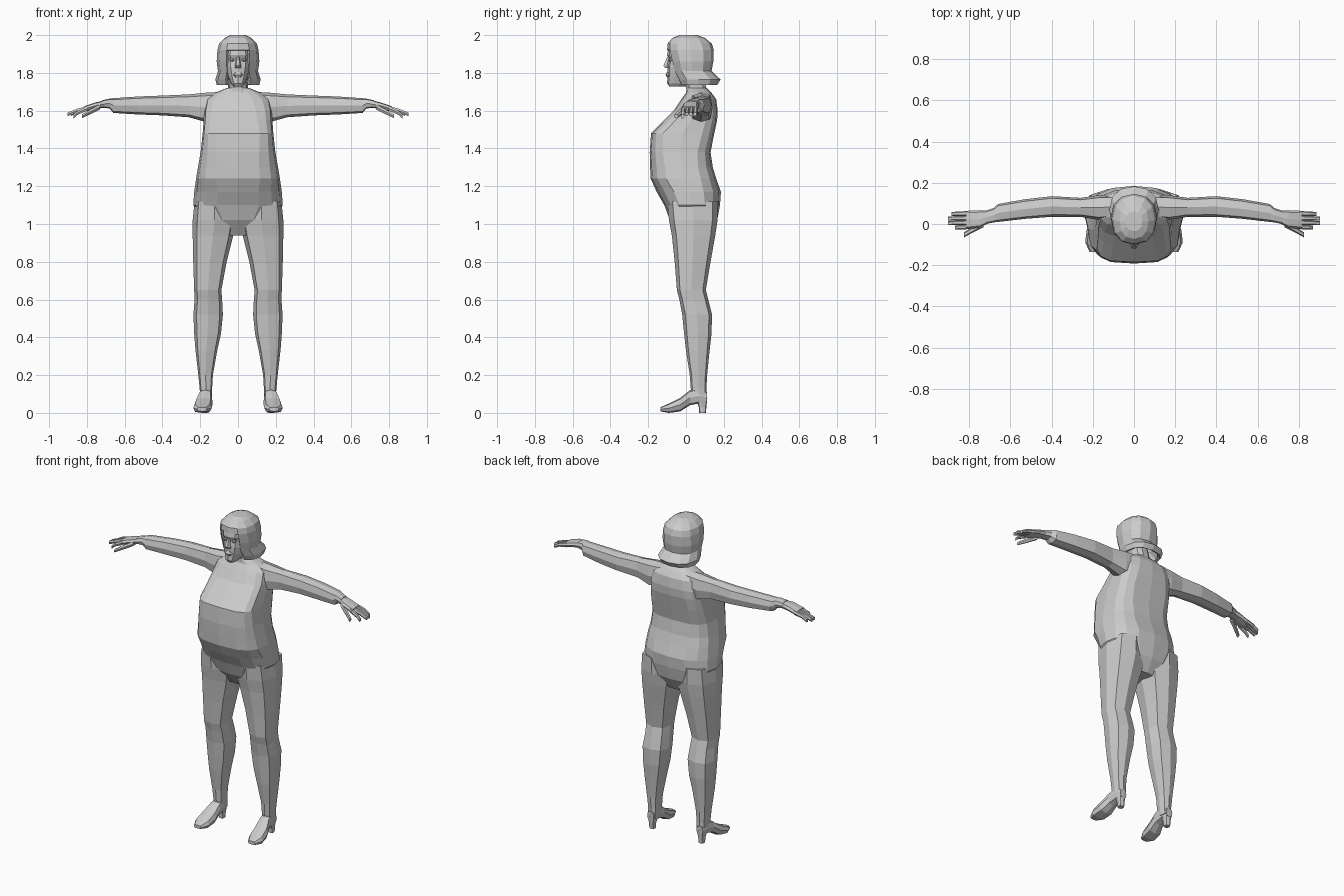
import bpy, bmesh, math

grey = bpy.data.materials.new("clay grey")
grey.diffuse_color = (0.6, 0.6, 0.6, 1)


def power(c, p):
    return math.copysign(abs(c) ** (2 / p), c) if abs(c) > 1e-6 else 0.0


def loft(name, axis, rings, n=8, p=2.5, mirror=False, keep=None):
    """Skin rounded sections: (position, a0, a1, b0, b1[, squareness]) along an axis."""
    bm = bmesh.new()
    loops = []
    for pos, a0, a1, b0, b1, *sq in rings:
        q = sq[0] if sq else p
        loop = []
        for i in range(n):
            t = 2 * math.pi * i / n
            a = (a0 + a1) / 2 + (a1 - a0) / 2 * power(math.cos(t), q)
            b = (b0 + b1) / 2 + (b1 - b0) / 2 * power(math.sin(t), q)
            co = {"x": (pos, a, b), "y": (a, pos, b), "z": (a, b, pos)}[axis]
            loop.append(bm.verts.new(co))
        loops.append(loop)
    for lo, hi in zip(loops, loops[1:]):
        for i in range(n):
            j = (i + 1) % n
            bm.faces.new((lo[i], lo[j], hi[j], hi[i]))
    bm.faces.new(loops[0])
    bm.faces.new(loops[-1])
    bmesh.ops.recalc_face_normals(bm, faces=bm.faces)
    if keep:
        drop = [f for f in bm.faces if not keep(f.calc_center_median())]
        bmesh.ops.delete(bm, geom=drop, context="FACES")
    me = bpy.data.meshes.new(name)
    bm.to_mesh(me)
    bm.free()
    me.materials.append(grey)
    ob = bpy.data.objects.new(name, me)
    bpy.context.collection.objects.link(ob)
    if mirror:
        ob.modifiers.new("mirror", "MIRROR")
    return ob


def sym(rows):
    """Rows of (position, half width, b0, b1[, squareness]) centred on x = 0."""
    return [(r[0], -r[1], r[1], *r[2:]) for r in rows]


# Torso, from crotch to neck base
loft("torso", "z", sym([
    (0.94, 0.09, -0.03, 0.12), (1.02, 0.18, -0.085, 0.165), (1.10, 0.237, -0.115, 0.18),
    (1.17, 0.232, -0.155, 0.185), (1.24, 0.222, -0.187, 0.16, 3), (1.30, 0.212, -0.19, 0.142, 3),
    (1.38, 0.198, -0.192, 0.13, 3.4), (1.48, 0.187, -0.185, 0.15, 4), (1.55, 0.182, -0.115, 0.165, 3.4),
    (1.60, 0.18, -0.065, 0.168, 3), (1.66, 0.17, -0.025, 0.16), (1.695, 0.12, 0.0, 0.135),
    (1.72, 0.06, 0.005, 0.11)]), n=16)

# Legs
loft("leg", "z", [
    (0.07, 0.14, 0.20, 0.035, 0.11), (0.13, 0.137, 0.203, 0.025, 0.108), (0.20, 0.133, 0.21, 0.02, 0.112),
    (0.33, 0.11, 0.225, 0.0, 0.125), (0.42, 0.09, 0.232, -0.01, 0.135), (0.52, 0.08, 0.236, -0.02, 0.138),
    (0.60, 0.084, 0.23, -0.035, 0.118), (0.65, 0.088, 0.232, -0.048, 0.105), (0.80, 0.06, 0.237, -0.06, 0.13),
    (0.94, 0.025, 0.24, -0.075, 0.155), (1.02, 0.01, 0.24, -0.09, 0.167), (1.12, 0.02, 0.23, -0.10, 0.17)],
    n=8, p=2.9, mirror=True)

# Heeled shoes
loft("shoe", "y", [
    (-0.135, 0.165, 0.215, 0.008, 0.03), (-0.09, 0.14, 0.237, 0.0, 0.05), (-0.03, 0.135, 0.23, 0.008, 0.08),
    (0.02, 0.137, 0.21, 0.04, 0.12), (0.07, 0.14, 0.203, 0.05, 0.13), (0.11, 0.15, 0.195, 0.055, 0.11)],
    p=3, mirror=True)
loft("shoe_heel", "z", [(0.0, 0.155, 0.19, 0.07, 0.105), (0.03, 0.155, 0.19, 0.068, 0.108),
                        (0.08, 0.145, 0.20, 0.05, 0.113)], p=3, mirror=True)

# Arms down to the wrist
loft("arm", "x", [
    (0.08, 0.03, 0.14, 1.57, 1.70), (0.17, 0.02, 0.14, 1.54, 1.695), (0.26, 0.035, 0.127, 1.565, 1.686),
    (0.40, 0.035, 0.135, 1.575, 1.68), (0.53, 0.025, 0.12, 1.58, 1.675), (0.66, 0.01, 0.097, 1.588, 1.666),
    (0.68, 0.008, 0.078, 1.612, 1.664), (0.72, 0.0, 0.065, 1.615, 1.655)], p=3, mirror=True)

# Hands: palm, fingers and thumb
loft("palm", "x", [(0.69, 0.012, 0.066, 1.618, 1.658), (0.75, -0.018, 0.066, 1.61, 1.645),
                   (0.815, -0.025, 0.064, 1.595, 1.623)], p=3, mirror=True)
for k, (y, tip, drop) in enumerate([(-0.014, 0.87, 0.012), (0.008, 0.902, 0), (0.03, 0.902, 0), (0.052, 0.885, 0)]):
    loft(f"finger_{k + 1}", "x", [
        (0.80, y - 0.011, y + 0.011, 1.598, 1.625), (0.85, y - 0.013, y + 0.009, 1.588 - drop, 1.612 - drop),
        (tip, y - 0.014, y + 0.006, 1.57 - drop, 1.592 - drop)], n=6, mirror=True)
loft("thumb", "x", [(0.73, -0.015, 0.02, 1.605, 1.635), (0.78, -0.04, -0.01, 1.58, 1.61),
                    (0.825, -0.065, -0.04, 1.56, 1.582)], n=6, mirror=True)

# Neck and head
loft("neck", "z", sym([(1.66, 0.07, 0.0, 0.125), (1.72, 0.052, 0.0, 0.11), (1.80, 0.05, -0.02, 0.09)]), n=10)
loft("head", "z", sym([
    (1.728, 0.022, -0.088, 0.0), (1.745, 0.038, -0.1, 0.04), (1.785, 0.056, -0.098, 0.08),
    (1.83, 0.067, -0.098, 0.1), (1.872, 0.07, -0.09, 0.11), (1.895, 0.072, -0.1, 0.11),
    (1.94, 0.068, -0.092, 0.11), (1.97, 0.05, -0.06, 0.08)]), n=12)
loft("nose", "z", sym([(1.825, 0.017, -0.11, -0.08), (1.838, 0.017, -0.122, -0.08),
                       (1.885, 0.008, -0.1, -0.08)]), n=6)
loft("lips", "z", sym([(1.775, 0.012, -0.1, -0.08), (1.79, 0.026, -0.108, -0.08),
                       (1.805, 0.012, -0.1, -0.08)]), n=8)
for s in (-1, 1):
    loft("eye", "z", [(z, s * 0.03 - w, s * 0.03 + w, -y, -0.06) for z, w, y in
                      ((1.86, 0.008, 0.088), (1.868, 0.016, 0.093), (1.877, 0.008, 0.09))], n=8)

# Bobbed hair, open around the face and flared at the ends
hair = loft("hair", "z", sym([
    (1.735, 0.112, -0.035, 0.165), (1.765, 0.12, -0.05, 0.183), (1.81, 0.106, -0.07, 0.135),
    (1.86, 0.113, -0.085, 0.145), (1.92, 0.109, -0.1, 0.147), (1.955, 0.1, -0.098, 0.137),
    (1.985, 0.07, -0.072, 0.1), (2.0, 0.04, -0.035, 0.06)]), n=12, p=2.3,
    keep=lambda c: c.z > 1.74 and not (c.z < 1.925 and c.y < -0.03 and abs(c.x) < 0.045))
wall = hair.modifiers.new("thickness", "SOLIDIFY")
wall.thickness = 0.018
